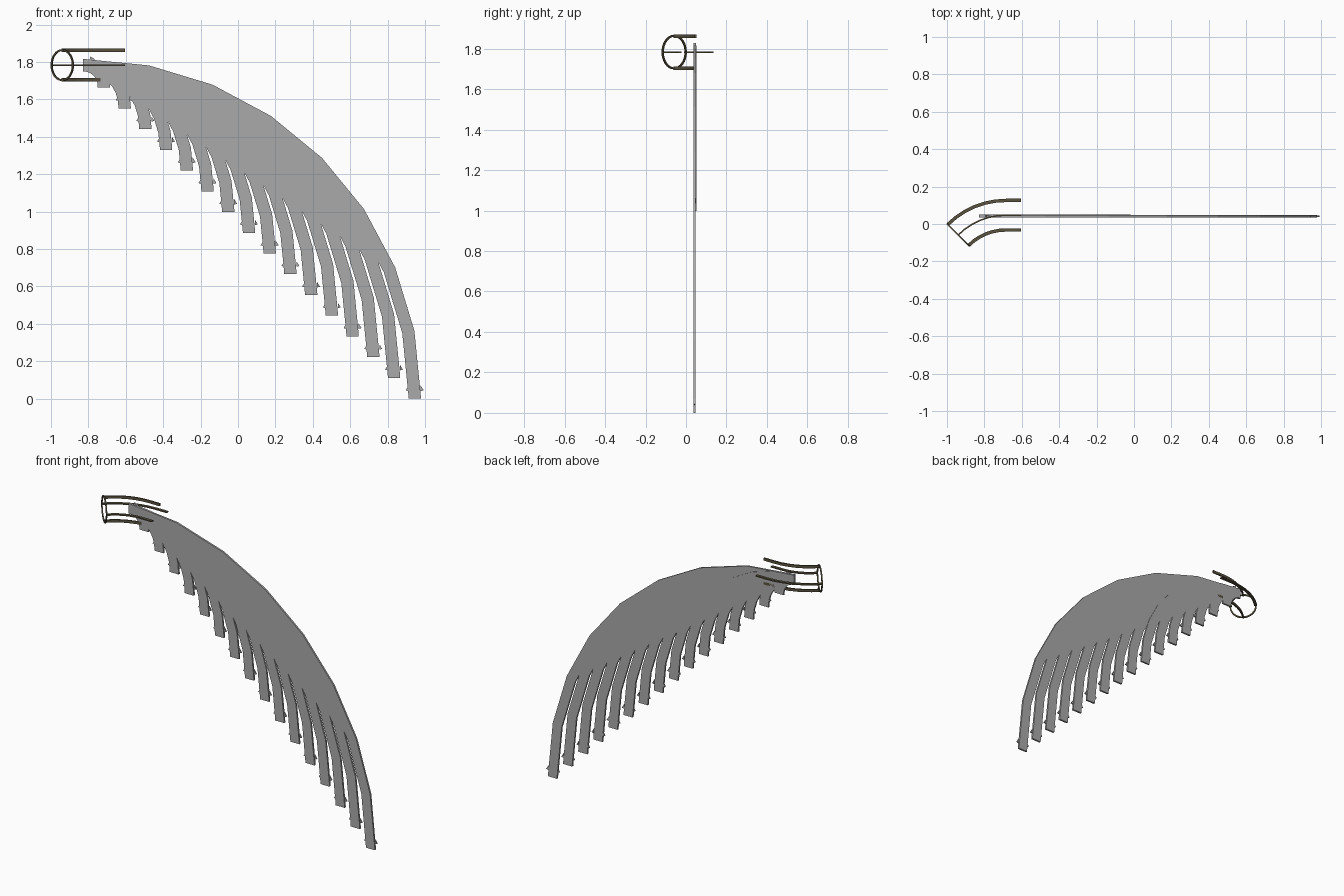
import bpy, bmesh
from math import sin, cos, pi
from mathutils import Vector

cube = bpy.data.objects.get("Cube")
if cube:
    bpy.data.objects.remove(cube, do_unlink=True)


def material(name, color):
    m = bpy.data.materials.new(name)
    m.use_nodes = True
    m.diffuse_color = color
    m.node_tree.nodes["Principled BSDF"].inputs["Base Color"].default_value = color
    return m


GREY = material("feather grey", (0.4, 0.4, 0.4, 1))
BRONZE = material("dark bronze", (0.1, 0.085, 0.05, 1))


def finish(name, bm, mat):
    bmesh.ops.recalc_face_normals(bm, faces=bm.faces)
    mesh = bpy.data.meshes.new(name)
    bm.to_mesh(mesh)
    bm.free()
    mesh.materials.append(mat)
    obj = bpy.data.objects.new(name, mesh)
    bpy.context.collection.objects.link(obj)
    return obj


def sweep(bm, sections, closed=False):
    """Skin a row of four-cornered sections."""
    rings = [[bm.verts.new(p) for p in s] for s in sections]
    pairs = list(zip(rings, rings[1:]))
    if closed:
        pairs.append((rings[-1], rings[0]))
    else:
        bm.faces.new(rings[0])
        bm.faces.new(rings[-1])
    for a, b in pairs:
        for i in range(4):
            j = (i + 1) % 4
            bm.faces.new((a[i], a[j], b[j], b[i]))


# Feathers: nested quarter arcs that share one root
ROOT_X, ROOT_Z, STEP, HALF = -0.828, 1.783, 0.1108, 0.033
COUNT, SEGMENTS = 16, 8


def barb(bm, base, along, out, y):
    """Small pointed nub on the edge of a feather end."""
    corners = (base, base + along * 0.03, base + out * 0.016 + along * 0.004)
    rows = [[bm.verts.new((p.x, y + d, p.z)) for p in corners] for d in (-0.004, 0.004)]
    bm.faces.new(rows[0])
    bm.faces.new(rows[1])
    for i in range(3):
        j = (i + 1) % 3
        bm.faces.new((rows[0][i], rows[0][j], rows[1][j], rows[1][i]))


for k in range(1, COUNT + 1):
    radius = STEP * k
    y = 0.045 if k <= 7 else 0.042
    bm = bmesh.new()
    sections = []
    for i in range(SEGMENTS + 1):
        a = i / SEGMENTS * pi / 2
        sections.append([(ROOT_X + r * sin(a), y + d, ROOT_Z - radius + r * cos(a))
                         for r, d in ((radius - HALF, -0.006), (radius + HALF, -0.006),
                                      (radius + HALF, 0.006), (radius - HALF, 0.006))])
    # Square off the tip a little below the arc
    sections.append([(x, yy, z - 0.01) for x, yy, z in sections[-1]])
    sweep(bm, sections)
    for side in (-1, 1):
        barb(bm, Vector((ROOT_X + 0.035, y, ROOT_Z + side * (HALF - 0.003))),
             Vector((1, 0, 0)), Vector((0, 0, side)), y)
        barb(bm, Vector((ROOT_X + radius + side * (HALF - 0.001), y, ROOT_Z - radius + 0.03)),
             Vector((0, 0, 1)), Vector((side, 0, 0)), y)
    finish(f"feather_{k}", bm, GREY)

# Socket frame: four flat rails bending away from a hoop
BEND_X, BEND_Y, BEND_R, RAIL_R = -0.685, 0.047, 0.36, 0.079
END_X = -0.605
stations = []
for i in range(7):
    a = pi / 4 * (1 - i / 6)
    normal = Vector((-sin(a), cos(a), 0))
    stations.append((Vector((BEND_X, BEND_Y - BEND_R, ROOT_Z)) + normal * BEND_R, normal))
stations.append((Vector((END_X, BEND_Y, ROOT_Z)), Vector((0, 1, 0))))
UP = Vector((0, 0, 1))


def section(center, normal, angle, radius, thick, wide):
    out = normal * cos(angle) + UP * sin(angle)
    side = UP * cos(angle) - normal * sin(angle)
    return [center + out * (radius + u * thick) + side * (v * wide)
            for u, v in ((-1, -1), (1, -1), (1, 1), (-1, 1))]


for n, name in enumerate(("outer_rail", "top_rail", "inner_rail", "bottom_rail")):
    bm = bmesh.new()
    sweep(bm, [section(c, nv, n * pi / 2, RAIL_R, 0.009, 0.004) for c, nv in stations])
    finish(name, bm, BRONZE)

# Hoop closing the free end of the rails
center, normal = stations[0]
axis = normal.cross(UP)
bm = bmesh.new()
rows = []
for i in range(32):
    a = 2 * pi * i / 32
    out = normal * cos(a) + UP * sin(a)
    rows.append([center + out * r + axis * d
                 for r, d in ((0.076, -0.004), (0.085, -0.004), (0.085, 0.004), (0.076, 0.004))])
sweep(bm, rows, closed=True)
finish("end_hoop", bm, BRONZE)
